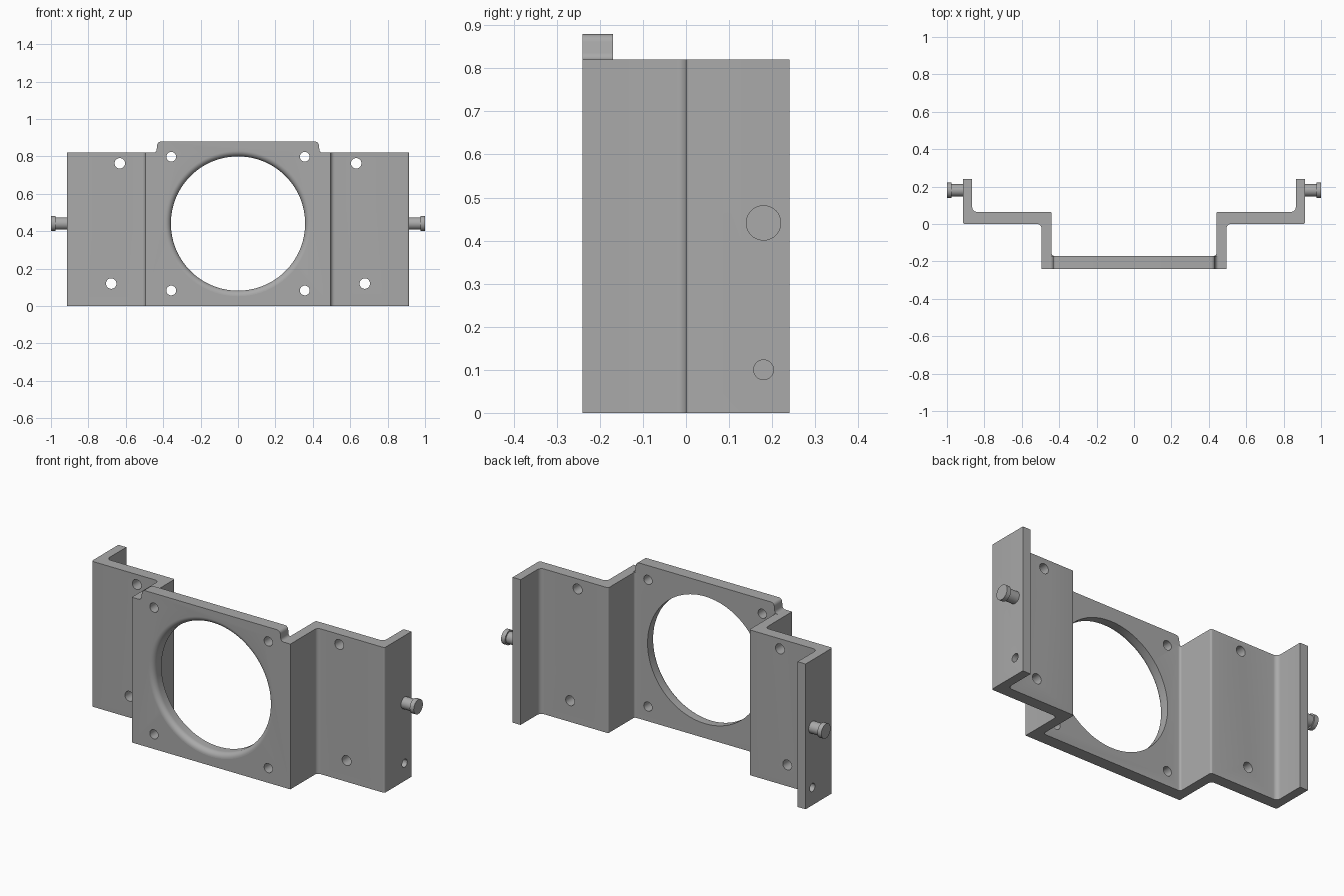
import bpy, bmesh, math
from mathutils import Vector, Matrix

if "Cube" in bpy.data.objects:
    bpy.data.objects.remove(bpy.data.objects["Cube"])

metal = bpy.data.materials.new("grey metal")
metal.diffuse_color = (0.4, 0.4, 0.4, 1)
metal.use_nodes = True
metal.node_tree.nodes["Principled BSDF"].inputs["Base Color"].default_value = metal.diffuse_color


def finish(name, bm):
    bmesh.ops.recalc_face_normals(bm, faces=bm.faces)
    me = bpy.data.meshes.new(name)
    bm.to_mesh(me)
    bm.free()
    me.materials.append(metal)
    ob = bpy.data.objects.new(name, me)
    bpy.context.collection.objects.link(ob)
    return ob


def rounded(corners, steps=6):
    """Outline from (x, y, radius) corners, with arcs where radius > 0."""
    out, n = [], len(corners)
    for i, (x, y, r) in enumerate(corners):
        p = Vector((x, y))
        if r == 0:
            out.append(p)
            continue
        a = (Vector(corners[i - 1][:2]) - p).normalized()
        b = (Vector(corners[(i + 1) % n][:2]) - p).normalized()
        half = a.angle(b) / 2
        c = p + (a + b).normalized() * (r / math.sin(half))
        s, e = p + a * (r / math.tan(half)) - c, p + b * (r / math.tan(half)) - c
        sweep = s.angle(e)
        for k in range(steps + 1):
            t = k / steps
            out.append(c + (s * math.sin((1 - t) * sweep) + e * math.sin(t * sweep)) / math.sin(sweep))
    return out


def extrude(name, points, depth):
    """Extrude 3D points of a flat outline along a vector."""
    bm = bmesh.new()
    f = bm.faces.new([bm.verts.new(p) for p in points])
    ext = bmesh.ops.extrude_face_region(bm, geom=[f])
    bmesh.ops.translate(bm, vec=depth, verts=[v for v in ext["geom"] if isinstance(v, bmesh.types.BMVert)])
    return finish(name, bm)


def lathe(name, profile, axis, centre, segs):
    """Revolve (distance along axis, radius) pairs into a closed solid."""
    bm = bmesh.new()
    rot = Vector((0, 0, 1)).rotation_difference(Vector(axis)).to_matrix().to_4x4()
    m = Matrix.Translation(centre) @ rot
    rings = []
    for h, r in profile:
        rings.append([bm.verts.new(m @ Vector((r * math.cos(2 * math.pi * k / segs),
                                               r * math.sin(2 * math.pi * k / segs), h)))
                      for k in range(segs)])
    for a, b in zip(rings, rings[1:]):
        for k in range(segs):
            j = (k + 1) % segs
            bm.faces.new((a[k], a[j], b[j], b[k]))
    bm.faces.new(rings[0])
    bm.faces.new(rings[-1])
    return finish(name, bm)


def combine(target, other, operation):
    mod = target.modifiers.new("combine", 'BOOLEAN')
    mod.operation, mod.solver, mod.object = operation, 'EXACT', other
    bpy.context.view_layer.objects.active = target
    bpy.ops.object.modifier_apply(modifier=mod.name)
    bpy.data.objects.remove(other)


# Folded bracket: half section mirrored, extruded upward
half = [(0.495, -0.24, 0), (0.495, 0, 0.022), (0.915, 0, 0.01), (0.915, 0.24, 0),
        (0.865, 0.24, 0), (0.865, 0.065, 0.025), (0.44, 0.065, 0.01), (0.44, -0.17, 0.012)]
section = half + [(-x, y, r) for x, y, r in reversed(half)]
bracket = extrude("bracket", [(p.x, p.y, 0) for p in rounded(section)], (0, 0, 0.82))

# Raised tab on the top of the centre plate
tab_half = [(0.46, 0.82, 0), (0.437, 0.82, 0.018), (0.43, 0.879, 0.02)]
tab_pts = tab_half + [(-x, z, r) for x, z, r in reversed(tab_half)]
tab = extrude("tab", [(p.x, -0.24, p.y) for p in rounded(tab_pts)], (0, 0.07, 0))
combine(bracket, tab, 'UNION')

# Large opening with a rounded front lip
r, R = 0.03, 0.359
lip = [(-0.05, R + r)] + [(r - r * math.cos(a), R + r - r * math.sin(a))
                          for a in [k * math.pi / 16 for k in range(9)]] + [(0.15, R)]
combine(bracket, lathe("opening_cutter", lip, (0, 1, 0), (0, -0.24, 0.441), 96), 'DIFFERENCE')

for s in (-1, 1):
    # Screw holes through the centre plate and the wings
    for x, y, z, rad in [(0.357, -0.2, 0.798, 0.026), (0.357, -0.2, 0.083, 0.026),
                         (0.632, 0.03, 0.763, 0.028), (0.678, 0.03, 0.12, 0.028)]:
        hole = lathe("hole_cutter", [(-0.08, rad), (0.08, rad)], (0, 1, 0), (s * x, y, z), 32)
        combine(bracket, hole, 'DIFFERENCE')
    # Blind hole in the outer flange
    hole = lathe("hole_cutter", [(-0.03, 0.023), (0.05, 0.023)], (s, 0, 0), (s * 0.915, 0.18, 0.1), 32)
    combine(bracket, hole, 'DIFFERENCE')
    # Headed peg
    peg = [(0.905, 0.033), (0.975, 0.033), (0.975, 0.041), (1.0, 0.041)]
    lathe("right_peg" if s > 0 else "left_peg", peg, (s, 0, 0), (0, 0.18, 0.441), 40)

# Smooth the curved surfaces, keep the folds crisp
for ob in bpy.context.scene.objects:
    bpy.ops.object.select_all(action='DESELECT')
    ob.select_set(True)
    bpy.context.view_layer.objects.active = ob
    bpy.ops.object.shade_smooth_by_angle(angle=math.radians(30))
